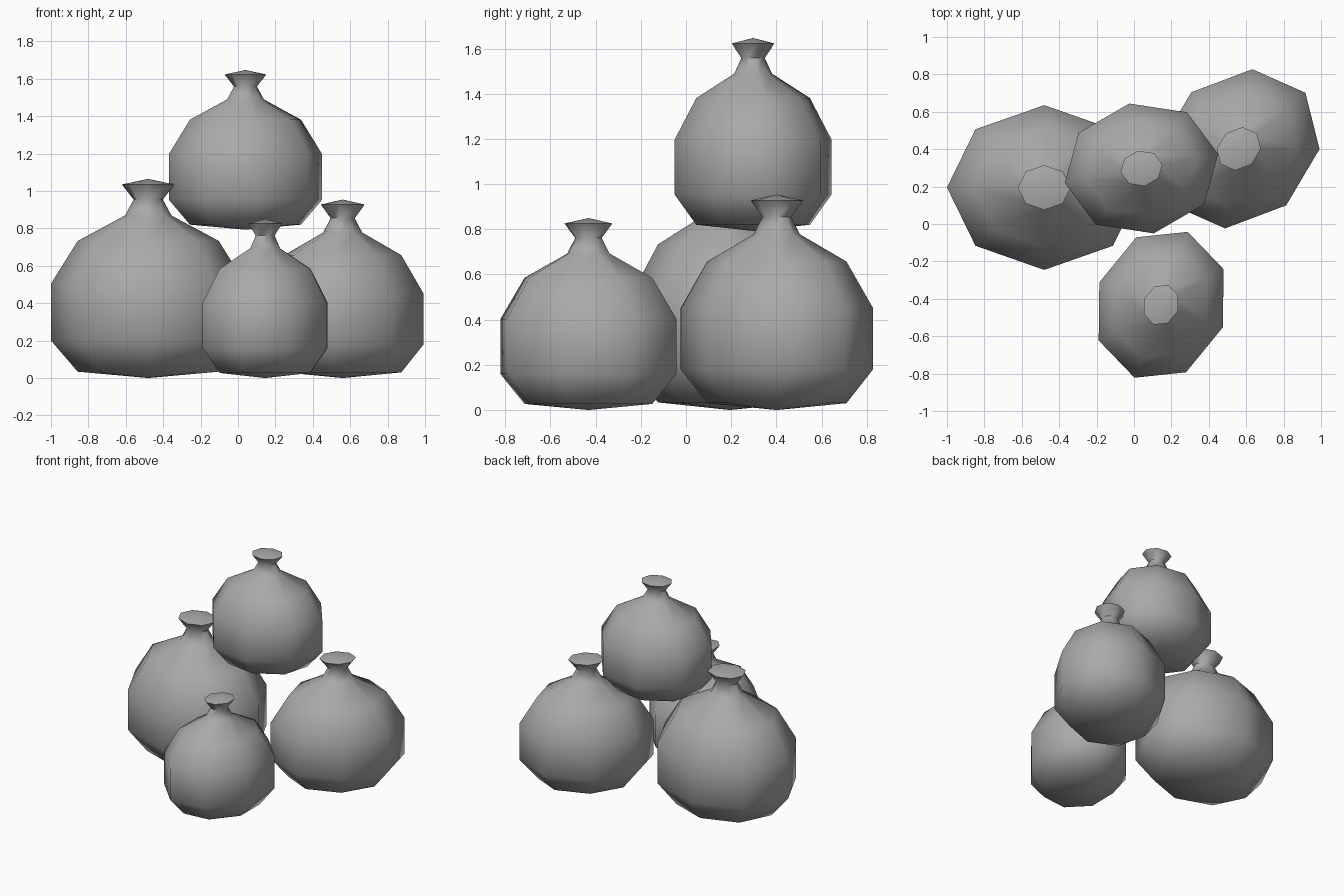
import bpy, bmesh, math
from mathutils import Matrix

if "Cube" in bpy.data.objects:
    bpy.data.objects.remove(bpy.data.objects["Cube"])

SIDES = 8
# (radius, height) of a tied sack of unit radius, bottom to top
PROFILE = [(0.725, 0.065), (1.0, 0.385), (1.0, 0.97), (0.725, 1.41),
           (0.24, 1.67), (0.15, 1.835), (0.272, 1.99)]
TOP = 2.048
DEPTH = 0.847  # sacks are narrower along their local y

grey = bpy.data.materials.new("grey cloth")
grey.diffuse_color = (0.4, 0.4, 0.4, 1)
grey.use_nodes = True
grey.node_tree.nodes["Principled BSDF"].inputs["Base Color"].default_value = grey.diffuse_color


def sack(name, location, size, turn):
    bm = bmesh.new()
    # rings of the body, neck and flared tie
    rings = []
    for r, z in PROFILE:
        rings.append([bm.verts.new((r * math.cos(a), r * DEPTH * math.sin(a), z))
                      for a in (2 * math.pi * i / SIDES for i in range(SIDES))])
    base = bm.verts.new((0, 0, 0))
    tip = bm.verts.new((0, 0, TOP))
    for i in range(SIDES):
        j = (i + 1) % SIDES
        bm.faces.new((base, rings[0][j], rings[0][i]))
        for lo, hi in zip(rings, rings[1:]):
            bm.faces.new((lo[i], lo[j], hi[j], hi[i]))
        bm.faces.new((rings[-1][i], rings[-1][j], tip))
    bm.transform(Matrix.Rotation(math.radians(turn), 4, 'Z') @ Matrix.Scale(size, 4))
    mesh = bpy.data.meshes.new(name)
    bm.to_mesh(mesh)
    bm.free()
    mesh.materials.append(grey)
    ob = bpy.data.objects.new(name, mesh)
    ob.location = location
    bpy.context.collection.objects.link(ob)
    # soft cloth with crisp edges at the tie
    bpy.ops.object.select_all(action='DESELECT')
    ob.select_set(True)
    bpy.context.view_layer.objects.active = ob
    bpy.ops.object.shade_smooth_by_angle(angle=math.radians(60))


# three sacks on the ground and one stacked on top
sack("left_sack", (-0.48, 0.195, 0), 0.52, 0)
sack("right_sack", (0.56, 0.402, 0), 0.466, 40)
sack("front_sack", (0.145, -0.432, 0), 0.415, 70)
sack("top_sack", (0.04, 0.297, 0.793), 0.417, -10.7 + 21.4)
